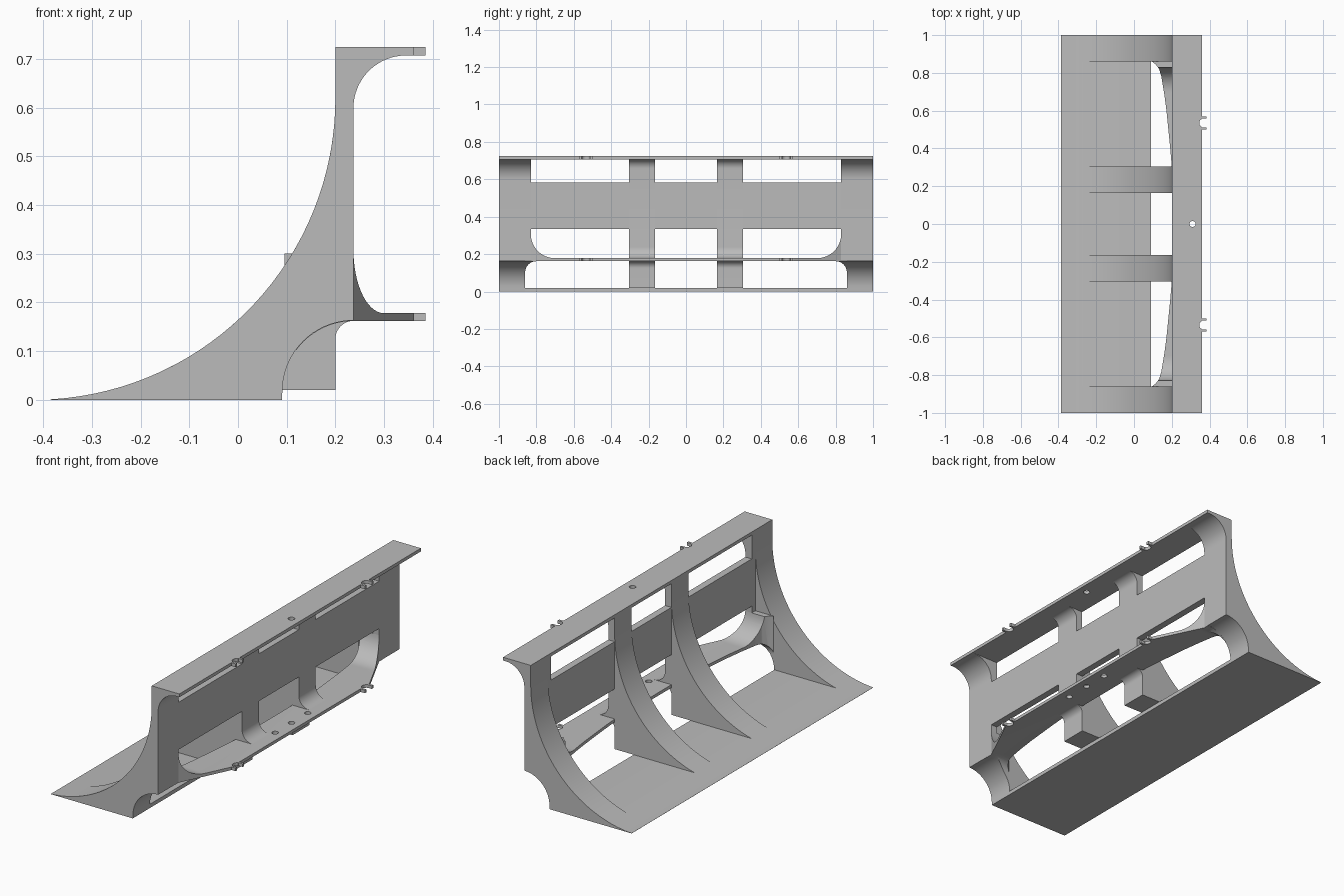
import bpy, bmesh, math
from mathutils import Vector

if "Cube" in bpy.data.objects:
    bpy.data.objects.remove(bpy.data.objects["Cube"])

grey = bpy.data.materials.new("light grey")
grey.diffuse_color = (0.5, 0.5, 0.5, 1)
grey.use_nodes = True
grey.node_tree.nodes["Principled BSDF"].inputs["Base Color"].default_value = grey.diffuse_color


def arc(cx, cy, r, a0, a1, n=12):
    """Points on a circle from angle a0 to a1 in degrees."""
    return [(cx + r * math.cos(math.radians(a0 + (a1 - a0) * i / n)),
             cy + r * math.sin(math.radians(a0 + (a1 - a0) * i / n)))
            for i in range(n + 1)]


def prism(name, pts, axis, lo, hi):
    """Extrude a 2D outline along an axis; outline is in the other two axes."""
    place = {'x': lambda p, t: (t, p[0], p[1]),
             'y': lambda p, t: (p[0], t, p[1]),
             'z': lambda p, t: (p[0], p[1], t)}[axis]
    bm = bmesh.new()
    face = bm.faces.new([bm.verts.new(place(p, lo)) for p in pts])
    out = bmesh.ops.extrude_face_region(bm, geom=[face])
    step = Vector(place((0, 0), hi - lo))
    bmesh.ops.translate(bm, vec=step,
                        verts=[v for v in out['geom'] if isinstance(v, bmesh.types.BMVert)])
    bmesh.ops.recalc_face_normals(bm, faces=bm.faces)
    mesh = bpy.data.meshes.new(name)
    bm.to_mesh(mesh)
    bm.free()
    mesh.materials.append(grey)
    obj = bpy.data.objects.new(name, mesh)
    bpy.context.collection.objects.link(obj)
    return obj


def box(name, x0, x1, y0, y1, z0, z1):
    return prism(name, [(x0, y0), (x1, y0), (x1, y1), (x0, y1)], 'z', z0, z1)


def activate(obj):
    bpy.ops.object.select_all(action='DESELECT')
    obj.select_set(True)
    bpy.context.view_layer.objects.active = obj


def boolean(obj, cutter, operation='DIFFERENCE'):
    mod = obj.modifiers.new("cut", 'BOOLEAN')
    mod.object, mod.operation, mod.solver = cutter, operation, 'EXACT'
    activate(obj)
    bpy.ops.object.modifier_apply(modifier=mod.name)
    bpy.data.objects.remove(cutter)


def drill(obj, x, y):
    boolean(obj, prism("drill", arc(x, y, 0.016, 0, 345, 23), 'z', 0.1, 0.8))


def sweep(deg0, deg1, n=32):
    """The large concave curve at the back."""
    return arc(-0.42, 0.62, 0.62, deg0, deg1, n)


CLIP_Y = 0.535
notches = []
for cy in (-CLIP_Y, CLIP_Y):
    notches += arc(0.37, cy, 0.024, 245.4, 114.6, 14)

# Base plate, its top following the curve at the thin edge
lip = math.degrees(math.asin(-0.6 / 0.62))
prism("base_plate", [(-0.385, 0)] + sweep(-86.8, lip, 8) + [(0.09, 0.02), (0.09, 0)],
      'y', -1, 1)

# End ribs with a cove below and a fillet under the top flange
cove = arc(0.237, 0.017, 0.146, 90, 180, 18)
top_fillet = arc(0.345, 0.599, 0.108, 90, 180, 16)
end_profile = ([(-0.385, 0)] + sweep(-86.8, 0) + [(0.2, 0.724), (0.36, 0.724), (0.36, 0.707)]
               + top_fillet + cove + [(0.09, 0)])
post_profile = [(0.2, 0.162), (0.2, 0.715), (0.36, 0.715), (0.36, 0.707)] + top_fillet + [(0.237, 0.162)]
for side, a, b, c in (("front", -1, -0.86, -0.83), ("back", 1, 0.86, 0.83)):
    prism(side + "_end_rib", end_profile, 'y', min(a, b), max(a, b))
    prism(side + "_end_post", post_profile, 'y', min(b, c), max(b, c))

# Two inner ribs, filleted to the shelf and the flange
inner_profile = (sweep(lip, 0) + [(0.2, 0.715), (0.287, 0.715)]
                 + arc(0.287, 0.657, 0.05, 90, 180)
                 + arc(0.297, 0.238, 0.06, 180, 270)
                 + [(0.297, 0.162)] + arc(0.237, 0.125, 0.037, 90, 180)
                 + [(0.2, 0.02)])
prism("front_inner_rib", inner_profile, 'y', -0.305, -0.165)
prism("back_inner_rib", inner_profile, 'y', 0.165, 0.305)

# Upright web between the upper and lower windows
box("web", 0.2, 0.237, -0.83, 0.83, 0.335, 0.583)

# Top flange with clip notches and one hole
flange = prism("top_flange", [(0.2, -1), (0.36, -1)] + notches + [(0.36, 1), (0.2, 1)],
               'z', 0.707, 0.724)
drill(flange, 0.31, 0)

# Lower shelf: plan outline crossed with a side outline that curves up at the ends
rear = [(0.2, 0.3), (0.192, 0.4), (0.182, 0.5), (0.172, 0.6), (0.16, 0.69),
        (0.145, 0.78), (0.133, 0.82), (0.115, 0.845), (0.095, 0.86)]
plan = ([(0.237, -0.86), (0.237, -0.83), (0.36, -0.575)] + notches
        + [(0.36, 0.575), (0.237, 0.83), (0.237, 0.86)]
        + rear[::-1] + [(x, -y) for x, y in rear])
half = (arc(0.80, 0.102, 0.06, 90, 0) + [(0.86, 0.30)]
        + arc(0.70, 0.308, 0.13, -3.5, -90, 14))
side_outline = half + [(-y, z) for y, z in half[::-1]]
shelf = prism("lower_shelf", plan, 'z', 0.05, 0.4)
boolean(shelf, prism("shelf_outline", side_outline, 'x', 0, 0.5), 'INTERSECT')
boolean(shelf, prism("cove_cutter", arc(0.237, 0.017, 0.1449, 0, 355, 71), 'y', -1.1, 1.1))
for y in (-0.135, 0, 0.135):
    drill(shelf, 0.31, y)

# Clip prongs on both front edges
for level, z0, z1 in (("upper", 0.707, 0.724), ("lower", 0.162, 0.178)):
    for cy in (-CLIP_Y, CLIP_Y):
        for s in (-1, 1):
            y = cy + s * 0.029
            box(level + "_clip_prong", 0.355, 0.385, y - 0.006, y + 0.006, z0, z1)

for obj in list(bpy.context.collection.objects):
    activate(obj)
    bpy.ops.object.shade_smooth_by_angle(angle=math.radians(25))
